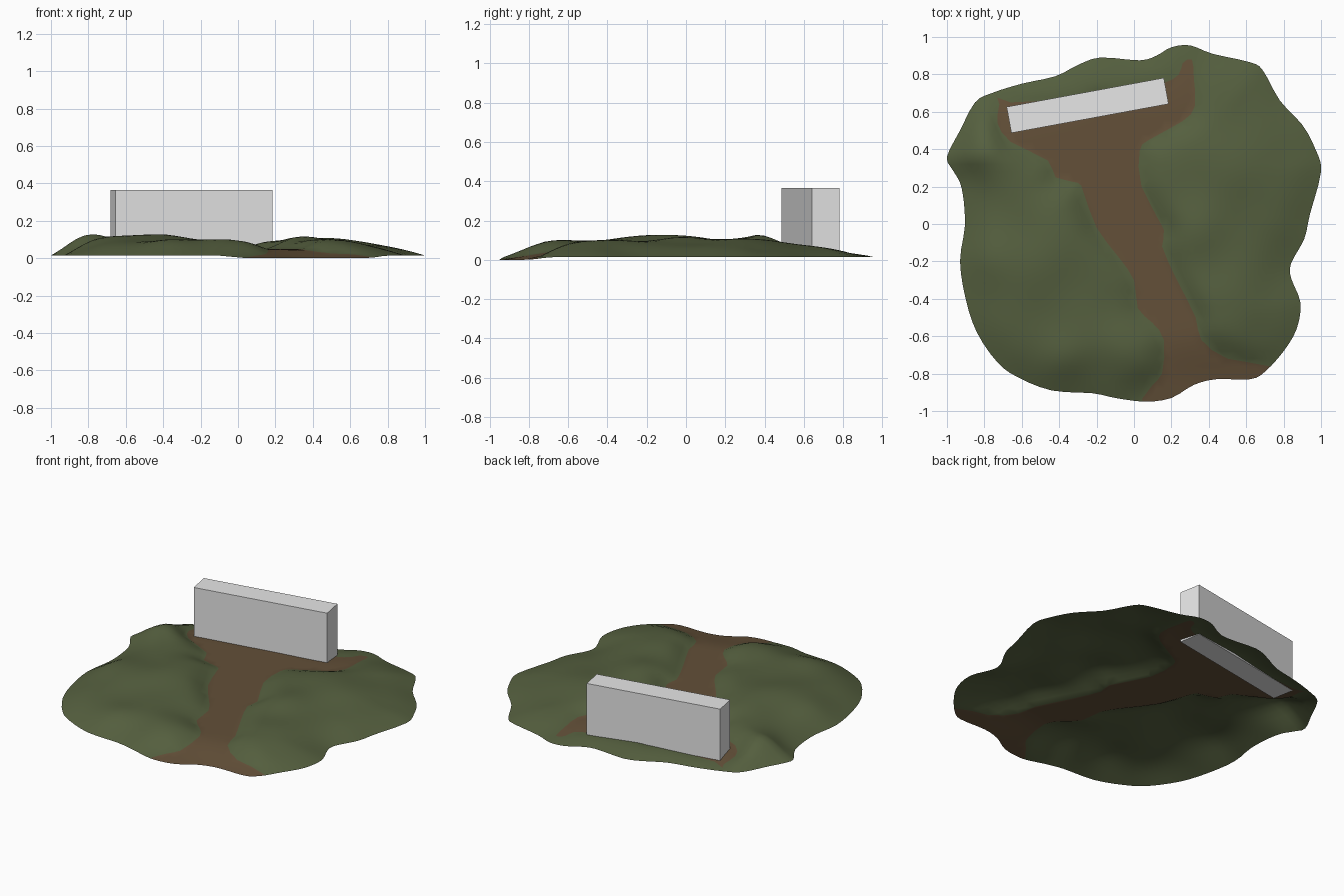
import bpy, bmesh, math
from mathutils import Vector
from mathutils.geometry import delaunay_2d_cdt

if "Cube" in bpy.data.objects:
    bpy.data.objects.remove(bpy.data.objects["Cube"])


def material(name, rgb):
    m = bpy.data.materials.new(name)
    m.diffuse_color = (*rgb, 1)
    m.use_nodes = True
    m.node_tree.nodes["Principled BSDF"].inputs["Base Color"].default_value = m.diffuse_color
    return m


grass = material("grass green", (0.092, 0.117, 0.05))
earth = material("earth brown", (0.125, 0.08, 0.04))
grey = material("light grey", (0.8, 0.8, 0.8))

# Island rim and dirt track seen from above
RIM = [(-1, .36), (-.93, .5), (-.85, .65), (-.76, .70), (-.6, .75), (-.42, .79), (-.3, .85),
       (-.18, .89), (.03, .875), (.12, .9), (.2, .945), (.3, .955), (.42, .91), (.62, .865),
       (.69, .82), (.78, .66), (.9, .53), (.97, .40), (1, .28), (.94, .05), (.91, -.08),
       (.84, -.21), (.84, -.29), (.89, -.42), (.87, -.56), (.80, -.68), (.70, -.79),
       (.62, -.83), (.44, -.83), (.32, -.86), (.2, -.93), (.06, -.95), (-.1, -.93),
       (-.22, -.905), (-.44, -.89), (-.62, -.82), (-.73, -.74), (-.84, -.58), (-.9, -.4),
       (-.93, -.2), (-.905, -.02), (-.91, .12), (-.93, .22), (-.97, .29)]
TRACK = [(.05, -1), (.1, -.86), (.15, -.8), (.16, -.62), (.1, -.53), (.02, -.45), (0, -.3),
         (-.08, -.18), (-.2, -.02), (-.27, .17), (-.3, .22), (-.42, .25), (-.46, .34),
         (-.66, .44), (-.73, .54), (-.72, .64), (-.735, .70), (-.66, .65), (-.1, .69),
         (.15, .75), (.24, .80), (.26, .86), (.31, .88), (.32, .78), (.325, .63), (.26, .55),
         (.08, .45), (.03, .39), (.04, .2), (.16, -.03), (.15, -.12), (.23, -.3), (.33, -.5),
         (.36, -.62), (.5, -.72), (.72, -.76), (.75, -.85), (.5, -1)]
# Extra knolls: x, y, radius, height
KNOLLS = [(-.8, .41, .17, .05), (-.4, -.15, .22, .035), (-.75, -.2, .18, .02),
          (-.1, -.62, .14, .012), (.32, -.02, .16, .024), (.42, -.38, .16, .02),
          (.4, .3, .2, .02), (-.5, .1, .15, .012), (-.35, -.72, .12, .015)]


def smooth_loop(pts, n):
    """Closed Catmull-Rom curve through the points."""
    out, k = [], len(pts)
    for i in range(k):
        a, b, c, d = (Vector(pts[(i + j - 1) % k]) for j in range(4))
        for s in range(n):
            t = s / n
            out.append(0.5 * (2 * b + (c - a) * t + (2 * a - 5 * b + 4 * c - d) * t ** 2
                              + (3 * b - a - 3 * c + d) * t ** 3))
    return out


def inside(x, y, loop):
    hit = False
    for i, a in enumerate(loop):
        b = loop[i - 1]
        if (a.y > y) != (b.y > y) and x < a.x + (y - a.y) * (b.x - a.x) / (b.y - a.y):
            hit = not hit
    return hit


def distance(x, y, loop):
    best = 9.0
    for i, a in enumerate(loop):
        b = loop[i - 1]
        dx, dy = b.x - a.x, b.y - a.y
        t = ((x - a.x) * dx + (y - a.y) * dy) / (dx * dx + dy * dy + 1e-12)
        t = min(1, max(0, t))
        best = min(best, math.hypot(a.x + t * dx - x, a.y + t * dy - y))
    return best


def ease(t):
    return math.sin(min(1, max(0, t)) * math.pi / 2)


def step(t):
    t = min(1, max(0, t))
    return t * t * (3 - 2 * t)


rim, track = smooth_loop(RIM, 3), smooth_loop(TRACK, 2)


def height(x, y):
    d_rim = distance(x, y, rim) if inside(x, y, rim) else 0
    d_track = 0 if inside(x, y, track) else distance(x, y, track)
    # Gentle dome, lower towards the back right and the front of the track
    z = .018 + .034 * ease(d_rim / .32)
    z += .01 * max(0, -x) * ease(d_rim / .2)
    z -= .014 * max(0, 1 - d_track / .15) * step((-y - .6) / .25)
    # Hills slope more slowly on the right and back sides
    off_track = .5 * ease(d_track / .12) + .5 * ease(d_track / .25)
    spread = .28 + .2 * step((x + y + .1) / .8)
    z += .04 * ease(d_rim / spread) * off_track
    for kx, ky, r, h in KNOLLS:
        g = math.exp(-((x - kx) ** 2 + (y - ky) ** 2) / (r * r))
        z += h * g * ease(d_rim / .18) * ease(d_track / .13)
    z += .005 * math.sin(13 * x + 2 * y) * math.sin(11 * y - 3 * x) * off_track * ease(d_rim / .2)
    return z


# Ground: triangulated sheet with the track edge cut into it
points = rim + track
edges = [(i, (i + 1) % len(rim)) for i in range(len(rim))]
edges += [(len(rim) + i, len(rim) + (i + 1) % len(track)) for i in range(len(track))]
STEP = .04
for j in range(-25, 26):
    for i in range(-26, 27):
        x, y = (i + .5 * (j % 2)) * STEP, j * STEP
        if inside(x, y, rim) and distance(x, y, rim) > .02 and distance(x, y, track) > .015:
            points.append(Vector((x, y)))
verts, _, faces, *_ = delaunay_2d_cdt(points, edges, [], 0, 1e-4)

bm = bmesh.new()
bv = [bm.verts.new((v.x, v.y, height(v.x, v.y))) for v in verts]
for f in faces:
    cx = sum(verts[i].x for i in f) / len(f)
    cy = sum(verts[i].y for i in f) / len(f)
    if inside(cx, cy, rim):
        face = bm.faces.new([bv[i] for i in f])
        face.material_index = int(inside(cx, cy, track))
        face.smooth = True
bmesh.ops.delete(bm, geom=[v for v in bm.verts if not v.link_faces], context='VERTS')
bm.normal_update()
for f in bm.faces:
    if f.normal.z < 0:
        f.normal_flip()
low = min(v.co.z for v in bm.verts)
bmesh.ops.translate(bm, verts=bm.verts, vec=(0, 0, -low))
mesh = bpy.data.meshes.new("ground")
bm.to_mesh(mesh)
bm.free()
mesh.materials.append(grass)
mesh.materials.append(earth)
bpy.context.collection.objects.link(bpy.data.objects.new("ground", mesh))

# Wall block standing across the end of the track
BOTTOM, TOP = .033, .365
bpy.ops.mesh.primitive_cube_add(size=1, location=(-.248, .634, (BOTTOM + TOP) / 2),
                                rotation=(0, 0, math.atan2(.155, .84)))
wall = bpy.context.object
wall.name = "wall_block"
wall.scale = (.855, .142, TOP - BOTTOM)
wall.data.materials.append(grey)
